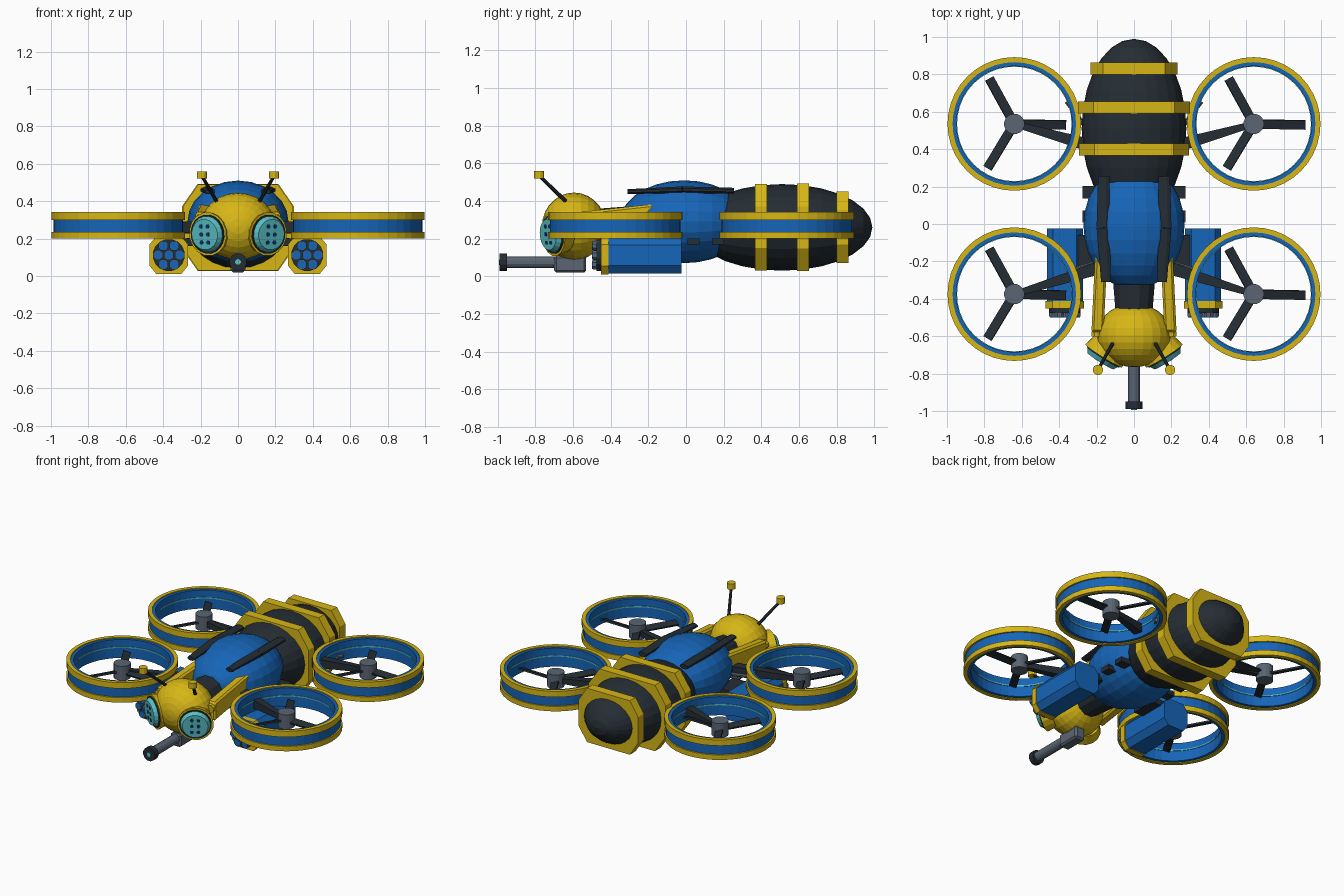
import bpy, bmesh, math
from mathutils import Vector, Matrix

if "Cube" in bpy.data.objects:
    bpy.data.objects.remove(bpy.data.objects["Cube"])


def material(name, rgb):
    m = bpy.data.materials.new(name)
    m.diffuse_color = (*rgb, 1)
    m.use_nodes = True
    m.node_tree.nodes["Principled BSDF"].inputs["Base Color"].default_value = m.diffuse_color
    return m


YELLOW = material("yellow", (0.68, 0.47, 0.008))
BLUE = material("blue", (0.008, 0.13, 0.48))
DARK = material("charcoal", (0.018, 0.026, 0.034))
GREY = material("steel grey", (0.10, 0.13, 0.17))
CYAN = material("cyan glow", (0.10, 0.52, 0.55))
NAVY = material("navy", (0.005, 0.03, 0.14))


def finish(bm, name, mat):
    bmesh.ops.recalc_face_normals(bm, faces=bm.faces)
    me = bpy.data.meshes.new(name)
    bm.to_mesh(me)
    bm.free()
    me.materials.append(mat)
    ob = bpy.data.objects.new(name, me)
    bpy.context.collection.objects.link(ob)
    return ob


def ellipsoid(name, centre, radii, mat, u=24, v=14):
    # poles lie along the body's length
    bm = bmesh.new()
    bmesh.ops.create_uvsphere(bm, u_segments=u, v_segments=v, radius=1)
    bm.transform(Matrix.Translation(centre) @ Matrix.Diagonal((*radii, 1))
                 @ Matrix.Rotation(math.pi / 2, 4, 'X'))
    return finish(bm, name, mat)


def rod(name, a, b, r1, r2, mat, n=12, squash=1.0):
    # round bar or cone between two points, optionally flattened
    a, b = Vector(a), Vector(b)
    d = b - a
    bm = bmesh.new()
    bmesh.ops.create_cone(bm, cap_ends=True, segments=n, radius1=r1, radius2=r2, depth=d.length)
    bm.transform(Matrix.Translation((a + b) / 2) @ d.to_track_quat('Z', 'Y').to_matrix().to_4x4()
                 @ Matrix.Diagonal((1, squash, 1, 1)) @ Matrix.Rotation(math.pi / n, 4, 'Z'))
    return finish(bm, name, mat)


def box(name, centre, size, mat, rot=None, bevel=0):
    bm = bmesh.new()
    bmesh.ops.create_cube(bm, size=1)
    bm.transform(Matrix.Diagonal((*size, 1)))
    if bevel:
        bmesh.ops.bevel(bm, geom=bm.edges[:], offset=bevel, segments=1, affect='EDGES')
    bm.transform(Matrix.Translation(centre) @ (rot or Matrix()))
    return finish(bm, name, mat)


def prism(name, outline, y0, y1, mat):
    # x-z outline extruded along y
    bm = bmesh.new()
    front = [bm.verts.new((x, y0, z)) for x, z in outline]
    back = [bm.verts.new((x, y1, z)) for x, z in outline]
    bm.faces.new(front)
    bm.faces.new(back[::-1])
    for i in range(len(outline)):
        j = (i + 1) % len(outline)
        bm.faces.new((front[i], back[i], back[j], front[j]))
    return finish(bm, name, mat)


def hoop(name, centre, r_in, r_out, z0, z1, mat, n=40):
    # flat-sided ring around the vertical axis
    bm = bmesh.new()
    rows = []
    for i in range(n):
        a = 2 * math.pi * i / n
        rows.append([bm.verts.new((centre[0] + r * math.cos(a), centre[1] + r * math.sin(a), z))
                     for r, z in ((r_in, z0), (r_out, z0), (r_out, z1), (r_in, z1))])
    for i in range(n):
        p, q = rows[i], rows[(i + 1) % n]
        for k in range(4):
            bm.faces.new((p[k], q[k], q[(k + 1) % 4], p[(k + 1) % 4]))
    return finish(bm, name, mat)


def octagon(cx, cz, w, h, fx, fz):
    # chamfered rectangle: half sizes w, h and half flats fx, fz
    pts = ((w, -fz), (w, fz), (fx, h), (-fx, h), (-w, fz), (-w, -fz), (-fx, -h), (fx, -h))
    return [(cx + x, cz + z) for x, z in pts]


# body
ellipsoid("abdomen", (0, 0.51, 0.26), (0.28, 0.48, 0.23), DARK)
ellipsoid("thorax", (0, -0.01, 0.29), (0.27, 0.34, 0.22), BLUE)
ellipsoid("head", (0, -0.595, 0.265), (0.2, 0.17, 0.18), YELLOW)
for y, w, h in ((0.398, 0.295, 0.23), (0.622, 0.3, 0.232), (0.832, 0.232, 0.19)):
    prism("abdomen_band", octagon(0, 0.26, w, h, w * 0.72, h * 0.48), y - 0.032, y + 0.032, YELLOW)

# chin cannon
box("cannon_mount", (0, -0.615, 0.065), (0.08, 0.17, 0.09), GREY, bevel=0.012)
rod("cannon_barrel", (0, -0.55, 0.075), (0, -0.96, 0.075), 0.032, 0.032, GREY)
rod("cannon_muzzle", (0, -0.95, 0.075), (0, -0.99, 0.075), 0.047, 0.047, DARK)
rod("muzzle_glow", (0, -0.985, 0.075), (0, -0.994, 0.075), 0.016, 0.016, CYAN, 8)
rod("neck", (0, -0.5, 0.26), (0, -0.25, 0.26), 0.1, 0.12, DARK)

for s in (-1, 1):
    # eyes: rim, dark gasket, domed lens and lens cells
    n = Vector((s * 0.53, -0.84, -0.08)).normalized()
    c = Vector((s * 0.155, -0.695, 0.225))
    rod("eye_rim", c - n * 0.06, c + n * 0.012, 0.1, 0.118, YELLOW, 16)
    rod("eye_gasket", c, c + n * 0.02, 0.106, 0.104, DARK, 20)
    rod("eye_lens", c + n * 0.015, c + n * 0.045, 0.1, 0.082, CYAN, 20)
    side = n.cross(Vector((0, 0, 1))).normalized()
    up = side.cross(n)
    for i in (-0.5, 0.5):
        for j in (-1, 0, 1):
            p = c + side * i * 0.042 + up * j * 0.043 + n * 0.044
            rod("eye_cell", p, p + n * 0.004, 0.012, 0.012, NAVY, 6)

    # antennae
    rod("antenna", (s * 0.115, -0.64, 0.4), (s * 0.19, -0.775, 0.53), 0.011, 0.009, DARK, 8)
    rod("antenna_tip", (s * 0.193, -0.78, 0.52), (s * 0.193, -0.78, 0.56), 0.028, 0.028, YELLOW)

    # folded wing cases on the back
    rod("wing_case_front", (s * 0.15, -0.31, 0.45), (s * 0.165, -0.02, 0.46), 0.028, 0.038, DARK, 8, 0.5)
    rod("wing_case_rear", (s * 0.165, -0.02, 0.46), (s * 0.162, 0.255, 0.455), 0.038, 0.033, DARK, 8, 0.5)

    # shoulder fairing between thorax and head
    fairing = box("shoulder_fairing", (s * 0.185, -0.37, 0.3), (0.065, 0.42, 0.13), YELLOW, bevel=0.012)
    for v in fairing.data.vertices:
        t = (v.co.y + 0.58) / 0.42
        v.co.z += 0.045 * t - 0.025
        v.co.x += s * 0.02 * (0.5 - t)
    rod("fairing_tip", (s * 0.175, -0.16, 0.345), (s * 0.2, -0.6, 0.3), 0.02, 0.03, YELLOW, 8)

    # vents on the flanks
    for y in (0.04, 0.17):
        box("flank_vent", (s * 0.235, y, 0.185), (0.08, 0.066, 0.034), DARK)

    # side pod with a cluster of launch tubes
    px, pz = s * 0.37, 0.112
    prism("pod_body", octagon(px, pz, 0.096, 0.098, 0.062, 0.055), -0.42, -0.025, BLUE)
    prism("pod_collar", octagon(px, pz, 0.102, 0.102, 0.066, 0.058), -0.452, -0.412, YELLOW)
    rod("pod_drum", (px, -0.44, pz), (px, -0.475, pz), 0.086, 0.086, DARK, 16)
    box("pod_bracket", (s * 0.25, -0.15, 0.18), (0.1, 0.18, 0.04), DARK)
    for k in range(7):
        a = k * math.pi / 3
        r = 0.058 if k < 6 else 0
        x, z = px + r * math.cos(a), pz + r * math.sin(a)
        rod("launch_tube", (x, -0.46, z), (x, -0.495, z), 0.028, 0.028, GREY, 8)
        rod("launch_cap", (x, -0.494, z), (x, -0.499, z), 0.024, 0.024, BLUE, 8)

    # rotors: arm, duct, hub and blades
    for y, root in ((0.535, (s * 0.2, 0.41, 0.27)), (-0.375, (s * 0.14, -0.22, 0.26))):
        hub = (s * 0.64, y, 0.26)
        rod("rotor_arm", root, hub, 0.052, 0.022, DARK, 4)
        rod("arm_strut", (root[0], root[1] + 0.03, 0.24), (s * 0.36, y + 0.12, 0.24), 0.013, 0.013, GREY, 8)
        hoop("duct", hub, 0.31, 0.347, 0.205, 0.335, BLUE)
        hoop("duct_lower_rim", hub, 0.33, 0.357, 0.2, 0.235, YELLOW)
        hoop("duct_upper_rim", hub, 0.33, 0.357, 0.3, 0.341, YELLOW)
        hoop("duct_light", hub, 0.306, 0.312, 0.277, 0.285, CYAN)
        rod("rotor_hub", (hub[0], y, 0.215), (hub[0], y, 0.315), 0.055, 0.055, GREY, 16)
        for k in range(3):
            turn = Matrix.Rotation(k * 2 * math.pi / 3 - 0.02, 4, 'Z')
            mid = Vector(hub) + turn @ Vector((0.155, 0, 0))
            box("rotor_blade", mid, (0.245, 0.05, 0.012), DARK, turn @ Matrix.Rotation(0.3, 4, 'X'))
